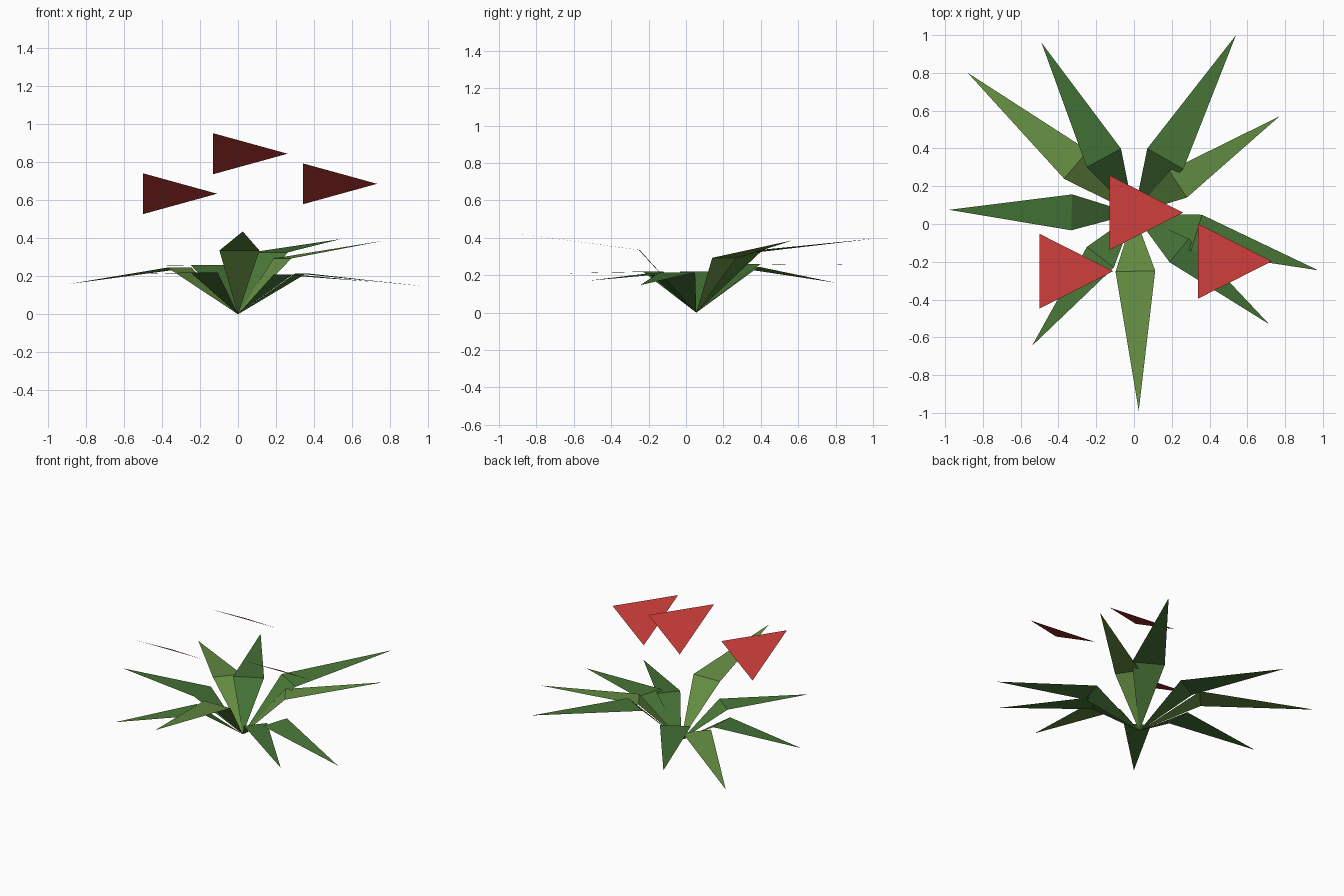
import bpy, math
from mathutils import Vector, Matrix

if "Cube" in bpy.data.objects:
    bpy.data.objects.remove(bpy.data.objects["Cube"])


def material(name, rgb):
    m = bpy.data.materials.new(name)
    m.diffuse_color = (*rgb, 1)
    m.use_nodes = True
    m.node_tree.nodes["Principled BSDF"].inputs["Base Color"].default_value = m.diffuse_color
    return m


def add_mesh(name, verts, faces, mat):
    me = bpy.data.meshes.new(name)
    me.from_pydata(verts, [], faces)
    me.materials.append(mat)
    ob = bpy.data.objects.new(name, me)
    bpy.context.collection.objects.link(ob)
    return ob


light = material("leaf_light", (0.13, 0.27, 0.055))
mid = material("leaf_mid", (0.07, 0.19, 0.04))
dark = material("leaf_dark", (0.055, 0.16, 0.035))
red = material("flower_red", (0.50, 0.04, 0.035))

ROOT = Vector((0, 0.055, 0))


# Folded leaf: rises from the root point to a crease, then tapers to the tip
def leaf(name, tip, reach, half_width, crease_z, mat):
    tip = Vector(tip)
    out = tip - ROOT
    out.z = 0
    out.normalize()
    side = Vector((-out.y, out.x, 0)) * half_width
    crease = ROOT + out * reach + Vector((0, 0, crease_z))
    add_mesh(name, [ROOT, crease - side, crease + side, tip],
             [(0, 1, 2), (1, 3, 2)], mat)


# tip, crease distance, half width, crease height, colour
leaves = [
    ((0.54, 1.00, 0.395), 0.334, 0.110, 0.325, mid),
    ((-0.49, 0.96, 0.255), 0.335, 0.103, 0.26, dark),
    ((-0.88, 0.80, 0.16), 0.402, 0.098, 0.245, light),
    ((-0.98, 0.075, 0.21), 0.330, 0.095, 0.22, dark),
    ((-0.54, -0.645, 0.21), 0.292, 0.090, 0.22, mid),
    ((0.025, -0.99, 0.435), 0.305, 0.105, 0.335, light),
    ((0.715, -0.53, 0.17), 0.309, 0.080, 0.21, dark),
    ((0.975, -0.245, 0.147), 0.346, 0.100, 0.215, mid),
    ((0.77, 0.57, 0.387), 0.280, 0.085, 0.293, light),
]
for i, spec in enumerate(leaves):
    leaf(f"leaf_{i + 1}", *spec)

# Floating flowers: flat three-sided discs tilted about x
R = 0.26
tilt = Matrix.Rotation(math.radians(-28.5), 3, 'X')
corners = [tilt @ Vector((R * math.cos(a), R * math.sin(a), 0))
           for a in (0, math.tau / 3, 2 * math.tau / 3)]
for i, c in enumerate([(-0.37, -0.25, 0.633), (0, 0.06, 0.843), (0.47, -0.197, 0.685)]):
    ob = add_mesh(f"flower_{i + 1}", corners, [(0, 1, 2)], red)
    ob.location = c
